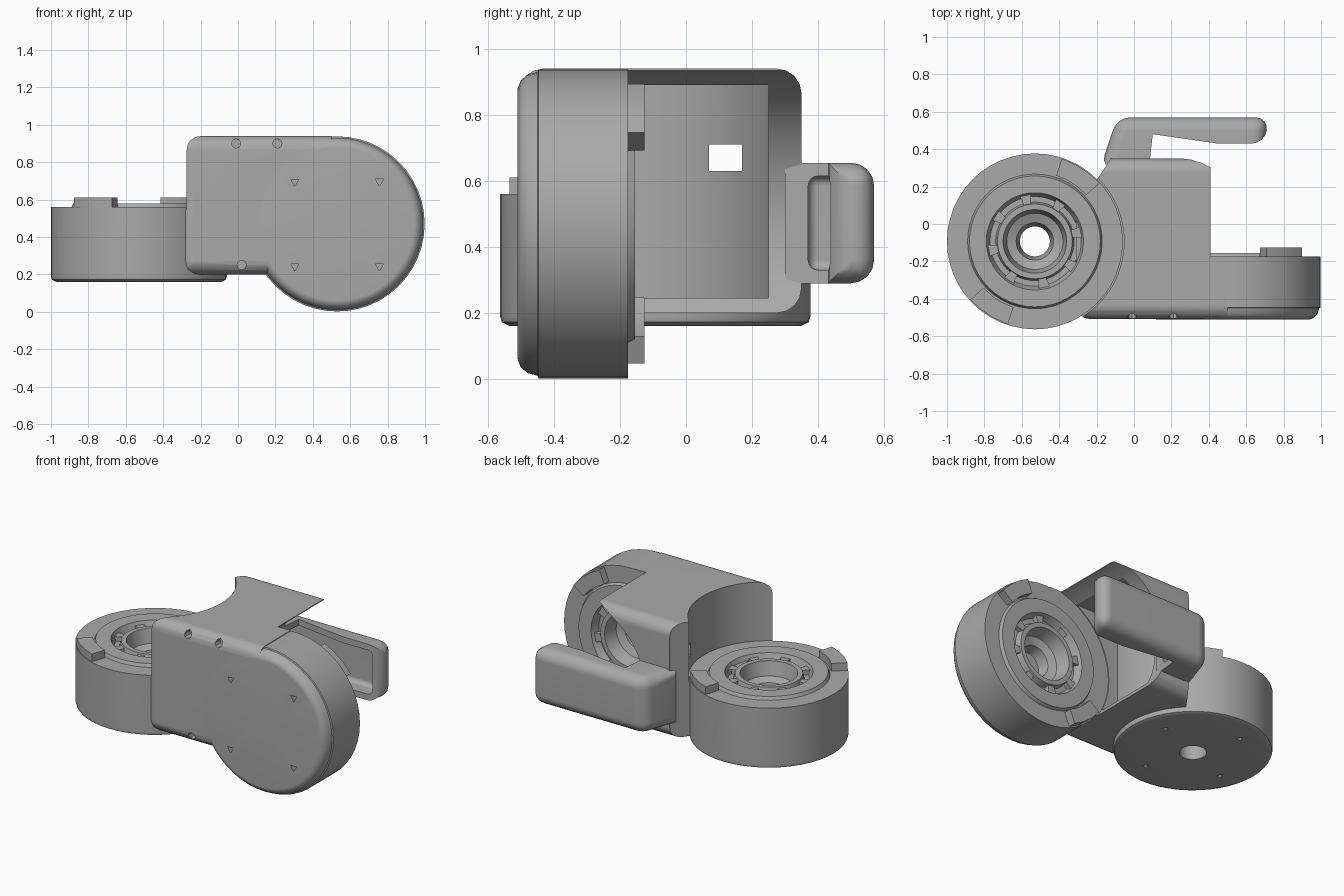
import bpy, bmesh, math
from mathutils import Matrix, Vector

cube = bpy.data.objects.get("Cube")
if cube:
    bpy.data.objects.remove(cube, do_unlink=True)

grey = bpy.data.materials.new("plain grey")
grey.use_nodes = True
colour = (0.4, 0.4, 0.4, 1)
grey.diffuse_color = colour
grey.node_tree.nodes["Principled BSDF"].inputs["Base Color"].default_value = colour

FACE_BACK = Matrix.Rotation(-math.pi / 2, 4, 'X')   # local z becomes +y
A = Vector((0.53, -0.51, 0.47))                     # front joint, axis y
B = Vector((-0.53, -0.093, 0.16))                   # side joint, axis z


def finish(name, bm, matrix=Matrix()):
    bmesh.ops.transform(bm, matrix=matrix, verts=bm.verts)
    bmesh.ops.recalc_face_normals(bm, faces=bm.faces)
    mesh = bpy.data.meshes.new(name)
    bm.to_mesh(mesh)
    bm.free()
    mesh.materials.append(grey)
    obj = bpy.data.objects.new(name, mesh)
    bpy.context.collection.objects.link(obj)
    return obj


def box(name, lo, hi, rounding=0):
    bm = bmesh.new()
    bmesh.ops.create_cube(bm, size=1)
    lo, hi = Vector(lo), Vector(hi)
    bmesh.ops.transform(bm, verts=bm.verts,
                        matrix=Matrix.Translation((lo + hi) / 2) @ Matrix.Diagonal((*(hi - lo), 1)))
    if rounding:
        bmesh.ops.bevel(bm, geom=bm.edges[:], offset=rounding, segments=4, profile=0.5, affect='EDGES')
    return finish(name, bm)


def rod(name, base, radius, length, turn=Matrix(), sides=64):
    bm = bmesh.new()
    bmesh.ops.create_cone(bm, cap_ends=True, segments=sides, radius1=radius, radius2=radius,
                          depth=length, matrix=Matrix.Translation((0, 0, length / 2)))
    return finish(name, bm, Matrix.Translation(base) @ turn)


def prism(name, points, height, matrix=Matrix(), rounding=0, choose=None):
    bm = bmesh.new()
    face = bm.faces.new([bm.verts.new((x, y, 0)) for x, y in points])
    top = bmesh.ops.extrude_face_region(bm, geom=[face])["geom"]
    bmesh.ops.translate(bm, vec=(0, 0, height), verts=[v for v in top if isinstance(v, bmesh.types.BMVert)])
    bmesh.ops.recalc_face_normals(bm, faces=bm.faces)
    if rounding:
        bmesh.ops.bevel(bm, geom=[e for e in bm.edges if choose(e)], offset=rounding, segments=4,
                        profile=0.5, affect='EDGES', clamp_overlap=True)
    return finish(name, bm, matrix)


def lathe(name, profile, matrix, closed, steps=48):
    bm = bmesh.new()
    verts = [bm.verts.new((r, 0, h)) for r, h in profile]
    edges = [bm.edges.new(p) for p in zip(verts, verts[1:])]
    if closed:
        edges.append(bm.edges.new((verts[-1], verts[0])))
    bmesh.ops.spin(bm, geom=verts + edges, axis=(0, 0, 1), cent=(0, 0, 0), angle=math.tau, steps=steps)
    bmesh.ops.remove_doubles(bm, verts=bm.verts, dist=0.0005)
    return finish(name, bm, matrix)


def cut(obj, cutters):
    for cutter in cutters:
        cutter.hide_render = True
        mod = obj.modifiers.new("cut", 'BOOLEAN')
        mod.operation, mod.solver, mod.object = 'DIFFERENCE', 'EXACT', cutter
        graph = bpy.context.evaluated_depsgraph_get()
        mesh = bpy.data.meshes.new_from_object(obj.evaluated_get(graph))
        obj.modifiers.clear()
        obj.data = mesh
        bpy.data.objects.remove(cutter, do_unlink=True)


# Hollow central housing, scooped out around both joints
housing = box("housing", (-0.31, -0.508, 0.2), (0.7, 0.35, 0.94), 0.075)
cavity = box("cavity", (-0.25, -0.17, 0.245), (0.8, 0.25, 0.89))
cut(cavity, [rod("core", (B.x, B.y, 0), 0.52, 2)])
cut(housing, [cavity,
              box("open_end", (0.5, -1, 0), (1, 1, 1)),
              box("open_end", (0.41, -0.175, 0), (1, 1, 1)),
              rod("scoop", (A.x, -0.175, A.z), 0.48, 1, FACE_BACK),
              rod("bore_room", (A.x, -0.4, A.z), 0.3, 1, FACE_BACK),
              rod("scoop", (B.x, B.y, 0.55), 0.477, 1),
              prism("back_corner", [(-0.21, 0.22), (-0.13, 0.34), (-0.08, 0.6), (-0.6, 0.6), (-0.6, 0.22)], 2),
              box("window", (-0.2, 0.07, 0.63), (0.05, 0.17, 0.71))])
cut(housing, [rod("screw", (x, -0.55, z), 0.025, 0.1, FACE_BACK, sides)
              for x, z, sides in ((-0.01, 0.9, 8), (0.21, 0.9, 8), (0.02, 0.25, 8),
                                  (0.304, 0.696, 3), (0.304, 0.244, 3))])


# Joint drums with a stepped bore
def bore(top):
    return [(0.36, top), (0.35, top + 0.02), (0.26, top + 0.02), (0.24, top - 0.03), (0.21, top - 0.03),
            (0.2, top + 0.01), (0.17, top + 0.01), (0.15, top - 0.08), (0.1, top - 0.1)]


place_a = Matrix.Translation(A) @ FACE_BACK
place_b = Matrix.Translation(B)
front_drum = lathe("front_joint", [(0, 0), (0.41, 0), (0.435, 0.01), (0.452, 0.03), (0.46, 0.06),
                                  (0.468, 0.063), (0.468, 0.335)] + bore(0.335) + [(0.09, 0.16), (0, 0.16)],
                   place_a, False)
side_drum = lathe("side_joint", [(0.08, 0), (0.44, 0), (0.465, 0.012), (0.47, 0.03),
                                (0.47, 0.4)] + bore(0.4) + [(0.08, 0.2)], place_b, True)

# Screw holes in the drum caps
for drum, place, first in ((front_drum, place_a, 45), (side_drum, place_b, 20)):
    holes = []
    for i in range(4):
        a = math.radians(first + 90 * i)
        spot = place @ Vector((0.32 * math.cos(a), 0.32 * math.sin(a), -0.02))
        holes.append(rod("screw", spot, 0.025, 0.06, place.to_3x3().to_4x4(), 3))
    cut(drum, holes)

# Locking tabs, two on the open face of each drum
for label, place, top, outer, middle in (("front", place_a, 0.335, 0.46, -52), ("side", place_b, 0.4, 0.465, 57)):
    for number in range(2):
        angles = [math.radians(middle + 180 * number + d) for d in (-15, -5, 5, 15)]
        arc = [(outer * math.cos(a), outer * math.sin(a)) for a in angles]
        arc += [(0.37 * math.cos(a), 0.37 * math.sin(a)) for a in reversed(angles)]
        prism(f"{label}_tab_{number + 1}", arc, 0.075, place @ Matrix.Translation((0, 0, top - 0.025)))

# Ring of small teeth round each bore
for label, place, top in (("front", place_a, 0.335), ("side", place_b, 0.4)):
    for i in range(8):
        turn = Matrix.Rotation(math.tau * i / 8 + 0.2, 4, 'Z')
        prism(f"{label}_tooth_{i + 1}", [(0.2, -0.02), (0.25, -0.03), (0.25, 0.03), (0.2, 0.02)], 0.04,
              place @ turn @ Matrix.Translation((0, 0, top - 0.04)))


# Hollow clip arm on the back, rounded on its outer side and tip
def outer_edge(edge):
    middle = (edge.verts[0].co + edge.verts[1].co) / 2
    return middle.y > 0.56 or middle.x > 0.69 or middle.x < -0.1


arm = prism("clip_arm", [(-0.18, 0.3), (-0.09, 0.57), (0.72, 0.57), (0.7, 0.43), (0.45, 0.43),
                         (0.1, 0.48), (0.08, 0.3)], 0.365, Matrix.Translation((0, 0, 0.29)), 0.085, outer_edge)
cut(arm, [box("hollow", (0.0, 0.37, 0.33), (0.66, 0.53, 0.615), 0.03)])

# Smooth curved surfaces, keep hard edges and flat faces
bpy.ops.object.select_all(action='DESELECT')
parts = [o for o in bpy.context.collection.objects if o.type == 'MESH' and grey.name in o.data.materials]
for obj in parts:
    obj.select_set(True)
    bpy.context.view_layer.objects.active = obj
bpy.ops.object.shade_smooth_by_angle(angle=math.radians(30))
for obj in parts:
    obj.modifiers.new("flat faces", 'WEIGHTED_NORMAL').keep_sharp = True
